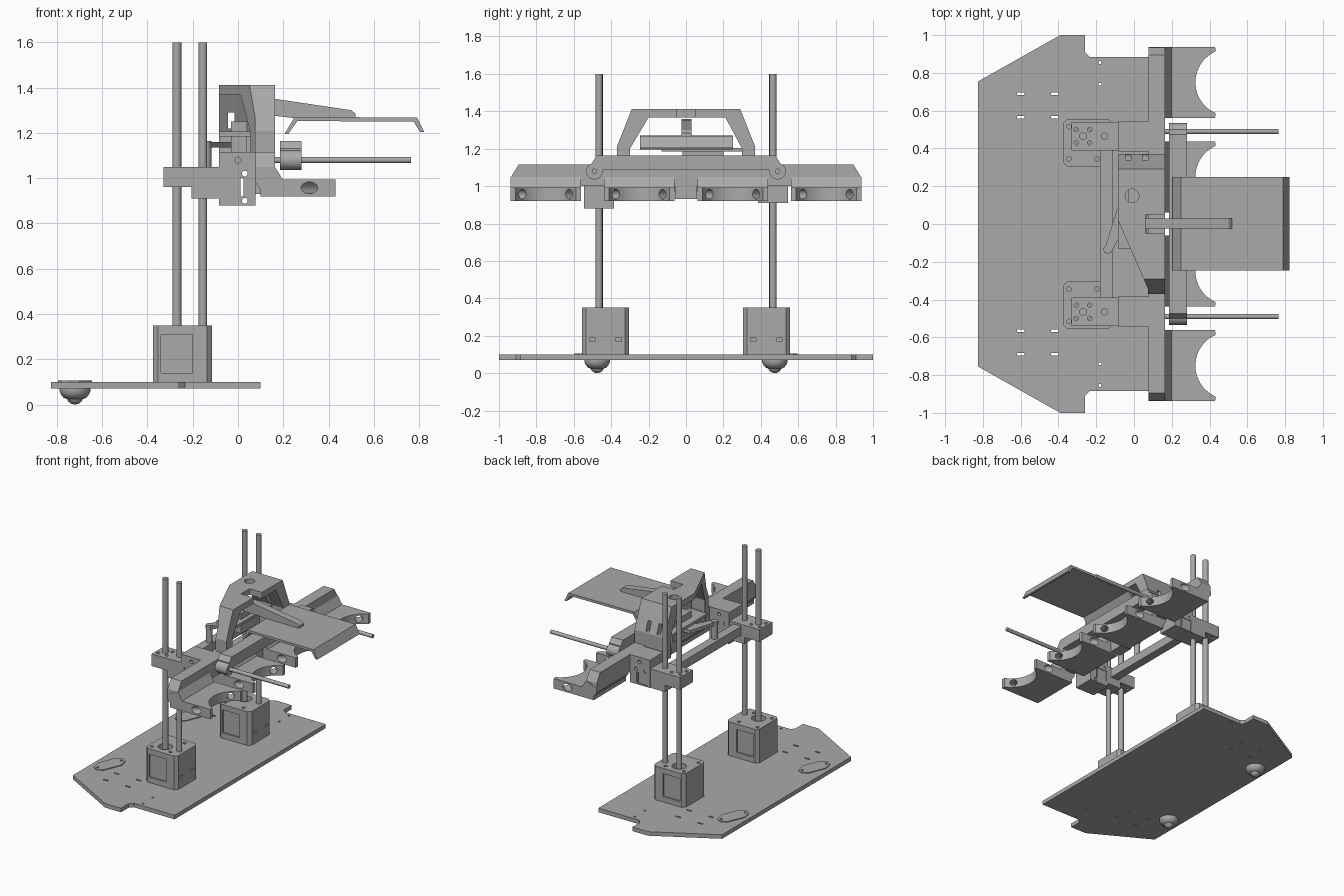
import bpy, bmesh, math
from mathutils import Vector

cube = bpy.data.objects.get("Cube")
if cube:
    bpy.data.objects.remove(cube)

grey = bpy.data.materials.new("plain grey")
grey.use_nodes = True
colour = (0.4, 0.4, 0.4, 1)
grey.diffuse_color = colour
grey.node_tree.nodes["Principled BSDF"].inputs["Base Color"].default_value = colour


def finish(name, bm, smooth=False):
    bmesh.ops.recalc_face_normals(bm, faces=bm.faces)
    mesh = bpy.data.meshes.new(name)
    bm.to_mesh(mesh)
    bm.free()
    mesh.materials.append(grey)
    ob = bpy.data.objects.new(name, mesh)
    bpy.context.collection.objects.link(ob)
    if smooth:
        select(ob)
        bpy.ops.object.shade_smooth_by_angle(angle=math.radians(35))
    return ob


def select(ob):
    bpy.ops.object.select_all(action="DESELECT")
    ob.select_set(True)
    bpy.context.view_layer.objects.active = ob


def prism(name, pts, axis, lo, hi):
    """Extrude a 2D outline along x (yz points), y (xz points) or z (xy points)."""
    place = {"x": lambda a, b, c: (c, a, b),
             "y": lambda a, b, c: (a, c, b),
             "z": lambda a, b, c: (a, b, c)}[axis]
    bm = bmesh.new()
    face = bm.faces.new([bm.verts.new(place(a, b, lo)) for a, b in pts])
    grown = bmesh.ops.extrude_face_region(bm, geom=[face])
    moved = [v for v in grown["geom"] if isinstance(v, bmesh.types.BMVert)]
    bmesh.ops.translate(bm, verts=moved, vec=place(0, 0, hi - lo))
    return finish(name, bm)


def box(name, x0, x1, y0, y1, z0, z1):
    y0, y1 = sorted((y0, y1))
    return prism(name, [(x0, y0), (x1, y0), (x1, y1), (x0, y1)], "z", z0, z1)


def rod(name, start, end, r, sides=24):
    a, b = Vector(start), Vector(end)
    bm = bmesh.new()
    bmesh.ops.create_cone(bm, cap_ends=True, segments=sides, radius1=r, radius2=r, depth=(b - a).length)
    turn = (b - a).to_track_quat("Z", "Y").to_matrix().to_4x4()
    bmesh.ops.transform(bm, matrix=turn, verts=bm.verts)
    bmesh.ops.translate(bm, verts=bm.verts, vec=(a + b) / 2)
    return finish(name, bm, True)


def cut(ob, cutters):
    for c in cutters:
        c.hide_render = True
        mod = ob.modifiers.new("cut", "BOOLEAN")
        mod.operation = "DIFFERENCE"
        mod.solver = "EXACT"
        mod.object = c
        select(ob)
        bpy.ops.object.modifier_apply(modifier=mod.name)
        bpy.data.objects.remove(c)


def hole(x, y, z0, z1, r):
    return rod("hole", (x, y, z0), (x, y, z1), r, 12)


# Base plate with slots and screw holes
half = [(0.1, 0.885), (-0.235, 0.885), (-0.26, 0.91), (-0.26, 1), (-0.39, 1), (-0.825, 0.755)]
base = prism("base_plate", half + [(x, -y) for x, y in reversed(half)], "z", 0.07, 0.1)
for s in (-1, 1):
    cut(base, [box("slot", x - 0.02, x + 0.02, s * y - 0.006, s * y + 0.006, 0, 0.2)
               for x in (-0.6, -0.42) for y in (0.565, 0.69)])
    cut(base, [hole(-0.18, s * y, 0, 0.2, 0.008) for y in (0.74, 0.855)])

for side, s in (("right", -1), ("left", 1)):
    cy = s * 0.465

    # Ball caster, turned from a profile, and its top flange
    bm = bmesh.new()
    profile = [(0, 0), (0.015, 0.003), (0.029, 0.013), (0.035, 0.025), (0.05, 0.03),
               (0.062, 0.045), (0.068, 0.06), (0.068, 0.07), (0, 0.07)]
    vs = [bm.verts.new((r, 0, z)) for r, z in profile]
    edges = [bm.edges.new(p) for p in zip(vs, vs[1:])]
    bmesh.ops.spin(bm, geom=vs + edges, axis=(0, 0, 1), cent=(0, 0, 0), angle=math.tau, steps=32)
    bmesh.ops.remove_doubles(bm, verts=bm.verts, dist=0.0005)
    bmesh.ops.translate(bm, verts=bm.verts, vec=(-0.72, s * 0.475, 0))
    finish(side + "_caster", bm, True)
    lozenge = [(0.025, 0.12), (0.06, 0.1), (0.075, 0.03), (0.02, -0.1)]
    lozenge += [(-x, -y) for x, y in lozenge]
    flange = prism(side + "_caster_flange", [(x - 0.72, y + s * 0.475) for x, y in lozenge], "z", 0.1, 0.106)
    cut(flange, [hole(-0.72 + k * 0.035, s * 0.475 + k * 0.09, 0.09, 0.12, 0.009) for k in (-1, 1)])

    # Motor housing with bevelled corners, shaft pocket, side recesses and slots
    c, x0, x1, y0, y1 = 0.022, -0.375, -0.115, s * 0.43 - 0.126, s * 0.43 + 0.126
    motor = prism(side + "_motor_housing",
                  [(x0 + c, y0), (x1 - c, y0), (x1, y0 + c), (x1, y1 - c),
                   (x1 - c, y1), (x0 + c, y1), (x0, y1 - c), (x0, y0 + c)], "z", 0.1, 0.35)
    cut(motor, [hole(-0.27, cy, 0.29, 0.4, 0.05),
                box("recess", -0.34, -0.2, y0 - 0.1, y0 + 0.012, 0.14, 0.31),
                box("recess", -0.34, -0.2, y1 - 0.012, y1 + 0.1, 0.14, 0.31)])
    cut(motor, [box("slot", -0.14, 0, s * 0.43 + k - 0.014, s * 0.43 + k + 0.014, 0.17, 0.19)
                for k in (-0.07, 0.07)])
    cut(motor, [hole(x, s * 0.43 + k, 0.32, 0.4, 0.012) for x in (-0.345, -0.195) for k in (-0.085, 0.085)])

    # Upright lead screw and guide rod
    rod(side + "_lead_screw", (-0.27, cy, 0.1), (-0.27, cy, 1.6), 0.02)
    rod(side + "_guide_rod", (-0.155, cy, 0.1), (-0.155, cy, 1.6), 0.019)

    # Sliding carriage and its bolted bracket
    carriage = prism(side + "_carriage",
                     [(-0.33, 0.96), (-0.205, 0.96), (-0.205, 0.91), (0.01, 0.91), (0.01, 1.05), (-0.33, 1.05)],
                     "y", cy - 0.075, cy + 0.075)
    cut(carriage, [hole(-0.27 + dx, cy + dy, 0.9, 1.1, 0.012)
                   for dx, dy in ((0.035, 0.035), (-0.035, 0.035), (0.035, -0.035), (-0.035, -0.035))])
    low = 0.88 if s < 0 else 0.91
    bracket = box(side + "_bracket", -0.085, 0.077, cy - 0.08, cy + 0.08, low, 1.115)
    cut(bracket, [box("window", -0.07, 0.025, cy - 0.2, cy + 0.2, 0.92, 1.0)])
    cut(bracket, [rod("bolt", (x, cy - 0.2, z), (x, cy + 0.2, z), 0.013, 12)
                  for x, z in ((-0.05, 1.02), (0.03, 1.02), (0.03, 0.9), (0.0, 1.08))])

    # Forward rod and its round collar
    ry = s * 0.49
    rod(side + "_forward_rod", (0.07, ry, 1.08), (0.765, ry, 1.08), 0.014)
    rod(side + "_rod_collar", (0.185, ry, 1.08), (0.28, ry, 1.08), 0.044, 32)

# Bars joining the two sides
box("rear_crossbar", -0.18, -0.115, -0.4, 0.4, 0.97, 1.035)
prism("front_crossbar", [(-0.5, 1.085), (0.5, 1.085), (0.5, 1.13), (0.475, 1.165),
                         (-0.475, 1.165), (-0.5, 1.13)], "x", 0.185, 0.28)
prism("main_beam", [(-0.935, 1), (0.935, 1), (0.935, 1.05), (0.895, 1.115),
                    (-0.895, 1.115), (-0.935, 1.05)], "x", 0.077, 0.163)
box("beam_center_block", 0.077, 0.163, -0.06, 0.06, 0.93, 1.0)

# Four cradles with a scooped front and angled holes
for i, y in enumerate((-0.75, -0.25, 0.25, 0.75)):
    arc = [(0.503 - 0.178 * math.cos(t), y + 0.178 * math.sin(t))
           for t in [math.radians(-66 + 132 * k / 20) for k in range(21)]]
    cradle = prism("cradle_%d" % (i + 1),
                   [(0.1, y - 0.188), (0.43, y - 0.188)] + arc + [(0.43, y + 0.188), (0.1, y + 0.188)],
                   "z", 0.92, 0.993)
    cut(cradle, [rod("hole", (0.503, y, 0.957), (0.203, y + k * 0.3, 0.957), 0.026) for k in (-1, 1)])
    prism("cradle_rib_%d" % (i + 1), [(0.077, 1.01), (0.077, 0.98), (0.1, 0.95), (0.2, 0.99), (0.163, 1.05)],
          "y", y - 0.188, y + 0.188)

# Arched hood, cut away diagonally at the back, with a slot and a top hole
arch = prism("arched_hood",
             [(-0.37, 1.04), (-0.37, 1.21), (-0.29, 1.412), (0.29, 1.412), (0.37, 1.21), (0.37, 1.04),
              (0.3, 1.04), (0.3, 1.2), (0.21, 1.368), (-0.2, 1.368), (-0.3, 1.2), (-0.3, 1.04)],
             "x", -0.085, 0.163)
cut(arch, [prism("diagonal", [(-0.085, 0.02), (0.075, -0.345), (0.075, -0.5), (-0.3, -0.5), (-0.3, 0.02)],
                 "z", 0.9, 1.6),
           box("slot", 0.06, 0.3, -0.05, 0.05, 1.3, 1.5),
           hole(-0.01, 0.15, 1.3, 1.5, 0.037)])
cut(arch, [box("window", x - 0.014, x + 0.014, 0.25, 0.5, 1.22, 1.29) for x in (-0.03, 0.06)])

# Servo under the hood and its link arm
box("servo_plate", -0.085, 0.07, -0.13, 0.3, 1.185, 1.205)
box("servo_body", -0.03, 0.04, -0.02, 0.2, 1.1, 1.25)
prism("servo_link", [(-0.16, -0.15), (-0.12, -0.15), (-0.03, 0.02), (-0.03, 0.08), (-0.09, 0.08)],
      "z", 1.135, 1.16)
rod("link_pin", (-0.14, -0.135, 1.03), (-0.14, -0.135, 1.165), 0.022)

# Tray with bent edges and the tapered arm that carries it
prism("tray", [(0.205, 1.195), (0.25, 1.27), (0.79, 1.268), (0.823, 1.203), (0.805, 1.203),
               (0.775, 1.25), (0.262, 1.252), (0.222, 1.195)], "y", -0.245, 0.25)
prism("tray_arm", [(0.06, 1.36), (0.165, 1.35), (0.5, 1.3), (0.518, 1.285), (0.518, 1.265),
                   (0.25, 1.265), (0.165, 1.275), (0.06, 1.275)], "y", -0.025, 0.03)
